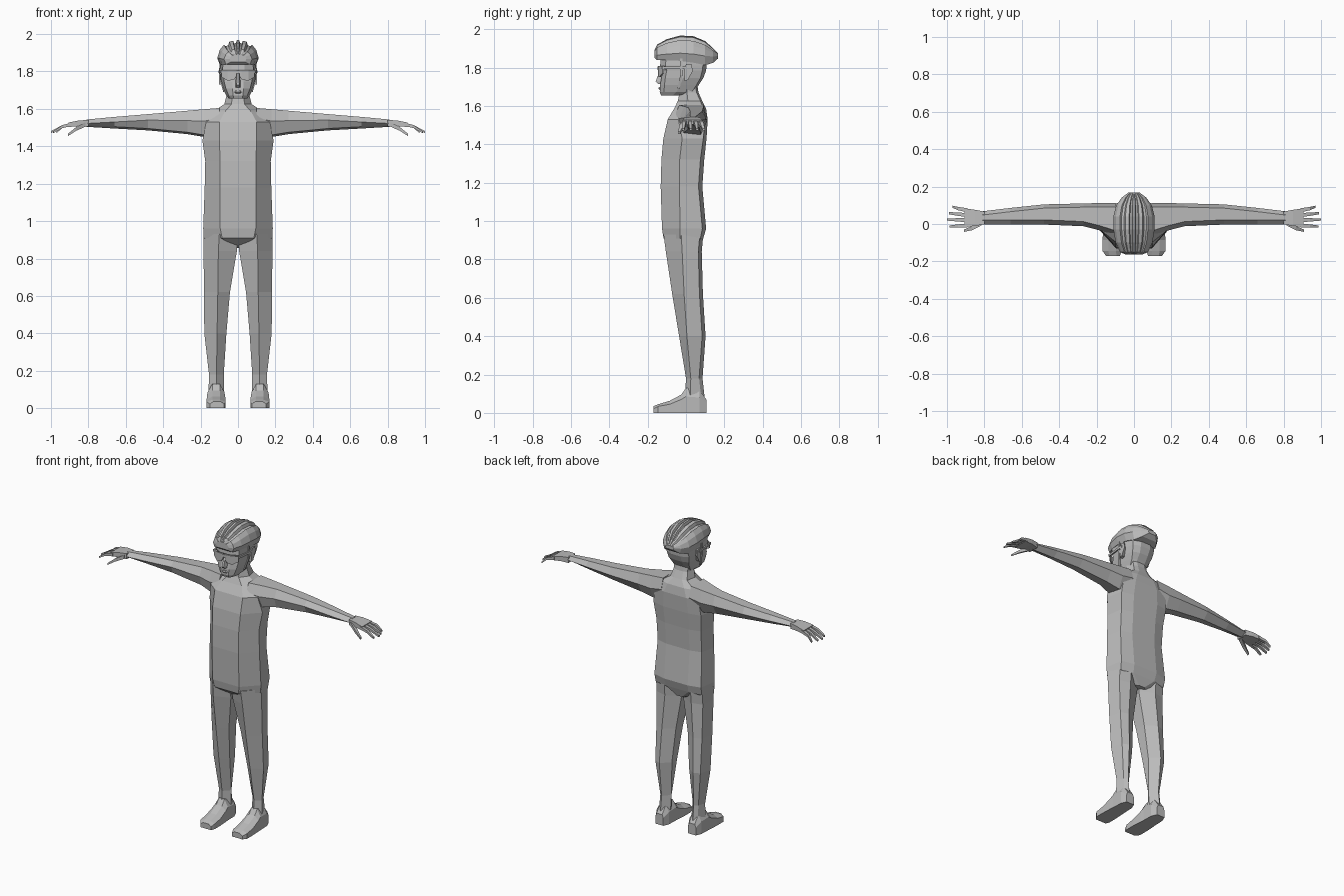
import bpy, bmesh

grey = bpy.data.materials.new("plain grey")
grey.diffuse_color = (0.5, 0.5, 0.5, 1)


def loft(name, rings, mirror=False):
    """Skin a list of equal-length point rings and close both ends."""
    bm = bmesh.new()
    vs = [[bm.verts.new(p) for p in r] for r in rings]
    n = len(rings[0])
    for a, b in zip(vs, vs[1:]):
        for i in range(n):
            j = (i + 1) % n
            bm.faces.new((a[i], a[j], b[j], b[i]))
    bm.faces.new(vs[0])
    bm.faces.new(vs[-1])
    bmesh.ops.recalc_face_normals(bm, faces=bm.faces)
    me = bpy.data.meshes.new(name)
    bm.to_mesh(me)
    bm.free()
    me.materials.append(grey)
    ob = bpy.data.objects.new(name, me)
    bpy.context.collection.objects.link(ob)
    if mirror:
        ob.modifiers.new("Mirror", 'MIRROR').use_mirror_merge = False
    return ob


def level(z, half):
    """Full horizontal ring from the right-hand half (front to back)."""
    return [(x, y, z) for x, y in half] + [(-x, y, z) for x, y in reversed(half)]


def box_ring(x, y, z, hy, hz):
    return [(x, y - hy, z - hz), (x, y + hy, z - hz), (x, y + hy, z + hz), (x, y - hy, z + hz)]


# Torso and neck: front edge, side, rear side, back edge
loft("torso", [
    level(0.855, [(.02, -.05), (.05, -.03), (.05, .05), (.02, .07)]),
    level(0.91, [(.085, -.117), (.183, -.03), (.165, .075), (.08, .09)]),
    level(0.96, [(.095, -.125), (.186, -.03), (.168, .085), (.085, .105)]),
    level(1.18, [(.095, -.132), (.178, -.035), (.158, .065), (.085, .085)]),
    level(1.32, [(.095, -.128), (.175, -.033), (.16, .075), (.085, .095)]),
    level(1.43, [(.1, -.118), (.19, -.02), (.17, .09), (.09, .107)]),
    level(1.53, [(.1, -.095), (.17, -.04), (.16, .1), (.08, .113)]),
    level(1.585, [(.07, -.062), (.135, .0), (.12, .09), (.06, .105)]),
    level(1.625, [(.035, -.043), (.073, .01), (.06, .075), (.03, .085)]),
    level(1.67, [(.03, -.033), (.062, .005), (.05, .055), (.025, .065)]),
    level(1.74, [(.03, -.035), (.06, .0), (.05, .045), (.025, .055)]),
])


# Legs: front edge, outer, rear outer, back, inner back, inner front
def leg(z, xf, xo, xi, yf, yo, yb):
    xb = (xo + xi) / 2
    return [(xf, yf, z), (xo, yo, z), (xo - .018, yb - .018, z), (xb, yb, z),
            (xi, yb - .045, z), (xi, yf + .04, z)]


loft("leg", [
    leg(.93, .1, .184, .005, -.117, -.025, .09),
    leg(.84, .105, .184, .006, -.105, -.02, .082),
    leg(.62, .108, .182, .043, -.072, -.01, .088),
    leg(.40, .112, .18, .062, -.036, .005, .102),
    leg(.18, .115, .155, .076, .0, .025, .086),
    leg(0, .115, .16, .075, -.01, .02, .106),
], True)


# Feet, heel to toe
def foot(y, x0, x1, side, top):
    m = (x0 + x1) / 2
    return [(x0, y, 0), (x1, y, 0), (x1, y, side), (m + .02, y, top),
            (m - .02, y, top), (x0, y, side)]


loft("foot", [
    foot(.106, .09, .145, .05, .07),
    foot(.07, .074, .16, .08, .12),
    foot(.0, .072, .163, .085, .13),
    foot(-.025, .07, .165, .07, .095),
    foot(-.085, .066, .168, .045, .063),
    foot(-.145, .066, .168, .034, .045),
    foot(-.17, .075, .15, .022, .035),
], True)


# Arms: top front, top back, back, bottom, lower front, front
def arm(x, y0, y1, zt, zf, zb):
    return [(x, y0 + .025, zt), (x, y1 - .02, zt), (x, y1, (zt + zb) / 2),
            (x, y1 - .035, zb), (x, y0 + .02, zb + .01), (x, y0, zf)]


loft("arm", [
    arm(.1, -.06, .112, 1.605, 1.55, 1.47),
    arm(.18, -.035, .112, 1.598, 1.535, 1.45),
    arm(.27, -.012, .11, 1.59, 1.537, 1.465),
    arm(.48, -.003, .105, 1.572, 1.54, 1.485),
    arm(.66, -.004, .086, 1.557, 1.53, 1.495),
    arm(.81, -.004, .068, 1.543, 1.522, 1.504),
], True)

# Hands
loft("palm", [
    box_ring(.8, .032, 1.523, .034, .018),
    box_ring(.85, .033, 1.523, .043, .015),
    box_ring(.905, .033, 1.515, .05, .012),
], True)
for i, (y0, y1, tip) in enumerate([(.073, .092, .97), (.047, .058, .99), (.02, .024, 1.0), (-.008, -.014, .987)]):
    loft("finger_%d" % (i + 1), [
        box_ring(.89, y0, 1.517, .011, .009),
        box_ring(.94, (y0 + y1) / 2, 1.505, .009, .008),
        box_ring(tip, y1, 1.476, .006, .005),
    ], True)
loft("thumb", [
    box_ring(.815, .005, 1.517, .012, .012),
    box_ring(.865, -.022, 1.493, .011, .01),
    box_ring(.91, -.036, 1.46, .006, .006),
], True)

# Head
loft("head", [
    level(1.655, [(.022, -.13), (.036, -.115), (.048, -.07), (.045, -.04), (.02, -.03)]),
    level(1.672, [(.026, -.137), (.05, -.115), (.064, -.05), (.055, .03), (.025, .045)]),
    level(1.71, [(.03, -.135), (.065, -.112), (.08, -.03), (.062, .055), (.03, .067)]),
    level(1.745, [(.03, -.128), (.074, -.108), (.088, -.015), (.073, .075), (.03, .09)]),
    level(1.785, [(.03, -.122), (.078, -.1), (.092, 0), (.08, .085), (.035, .105)]),
    level(1.81, [(.035, -.135), (.082, -.108), (.094, 0), (.08, .088), (.035, .107)]),
    level(1.87, [(.035, -.13), (.08, -.1), (.092, 0), (.08, .085), (.035, .105)]),
])

# Nose and lips
loft("nose", [
    level(1.715, [(.008, -.145), (.018, -.12)]),
    level(1.728, [(.007, -.158), (.018, -.12)]),
    level(1.79, [(.005, -.135), (.01, -.115)]),
])
loft("lips", [
    level(1.683, [(.012, -.138), (.022, -.125)]),
    level(1.69, [(.012, -.144), (.027, -.125)]),
    level(1.699, [(.008, -.141), (.02, -.125)]),
])

# Ears
loft("ear", [[(x, y, z) for y, z in ((-.008, 1.73), (.01, 1.735), (.028 + k, 1.78),
                                     (.025 + k, 1.815), (.0, 1.818), (-.01, 1.78))]
             for x, k in ((.082, -.005), (.102, .006))], True)

# Glasses
loft("lens", [
    [(x, y, zb), (x, y + .008, zb), (x, y + .008, 1.807), (x, y, 1.807)]
    for x, y, zb in ((.007, -.146, 1.778), (.02, -.146, 1.757), (.055, -.141, 1.75), (.088, -.122, 1.77))
], True)
loft("glasses_bridge", [box_ring(x, -.144, 1.797, .005, .009) for x in (-.01, .01)])
loft("glasses_arm", [
    [(x - .004, y, 1.792), (x + .004, y, 1.792), (x + .004, y, 1.806), (x - .004, y, 1.806)]
    for x, y in ((.088, -.124), (.098, -.03), (.099, .01))
], True)


# Helmet, front to back, with sunken channels between long ridges
def helmet(y, w, zb, zm, zt, dip):
    h = zt - zm
    half = [(.85, zb), (1, zm), (.88, zm + .45 * h), (.68, zm + .74 * h),
            (.60, zm + .78 * h - dip), (.48, zm + .84 * h - dip), (.42, zm + .92 * h),
            (.24, zm + .97 * h), (.19, zm + .95 * h - dip), (.10, zm + .96 * h - dip), (.06, zt)]
    return [(w * f, y, z) for f, z in half] + [(-w * f, y, z) for f, z in reversed(half)]


loft("helmet", [
    helmet(-.163, .045, 1.85, 1.868, 1.893, .0),
    helmet(-.15, .075, 1.838, 1.865, 1.92, .008),
    helmet(-.10, .098, 1.838, 1.87, 1.948, .012),
    helmet(-.03, .11, 1.835, 1.875, 1.967, .012),
    helmet(.04, .11, 1.825, 1.87, 1.963, .012),
    helmet(.1, .095, 1.812, 1.86, 1.938, .012),
    helmet(.142, .065, 1.825, 1.858, 1.9, .008),
    helmet(.168, .03, 1.848, 1.86, 1.872, .0),
])

# Chin strap pieces
loft("helmet_strap", [
    [(x - .003, y, z), (x + .003, y, z), (x + .003, y + .012, z), (x - .003, y + .012, z)]
    for x, y, z in ((.096, -.03, 1.85), (.094, -.03, 1.76), (.076, -.045, 1.69))
], True)
